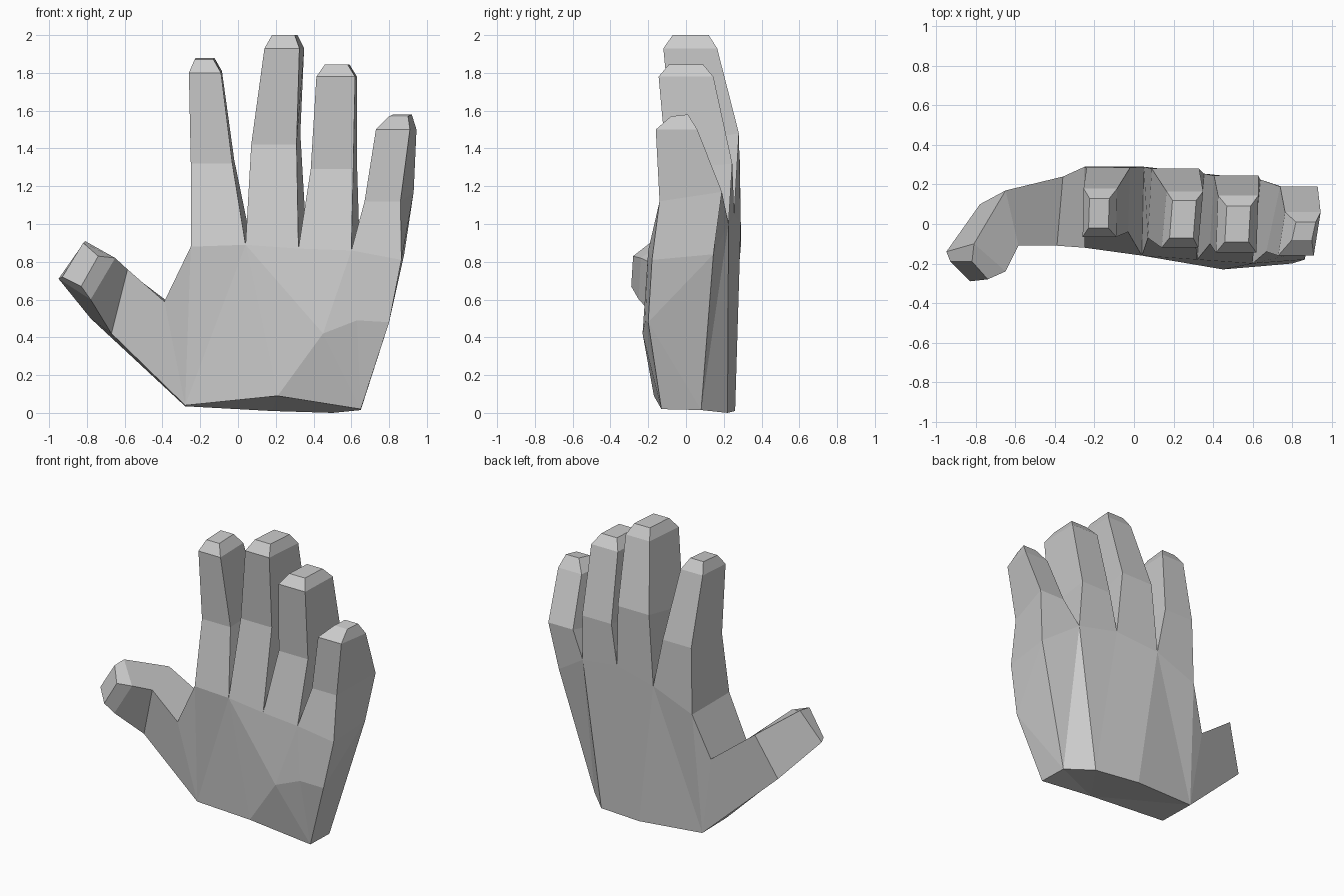
import bpy, bmesh

if "Cube" in bpy.data.objects:
    bpy.data.objects.remove(bpy.data.objects["Cube"])

bm = bmesh.new()

def verts(*points):
    return [bm.verts.new(p) for p in points]

def faces(*groups):
    for g in groups:
        bm.faces.new(g)

def loft(ring, sections):
    """Extend a four-sided ring through further sections and cap the end."""
    for pts in sections:
        nxt = verts(*pts)
        for i in range(4):
            j = (i + 1) % 4
            faces((ring[i], ring[j], nxt[j], nxt[i]))
        ring = nxt
    faces(ring)

def finger_section(x0, x1, yf, yb, zf, zb, skew):
    return [(x0, yf, zf), (x1, yf, zf), (x1 + skew, yb, zb), (x0 + skew, yb, zb)]

# Finger web points along the palm side (f) and the back of the hand (g)
f = verts((-.25, -.12, .88), (.04, -.16, .89), (.32, -.18, .87),
          (.60, -.20, .86), (.865, -.18, .81))
g = verts((-.25, .29, .88), (.05, .29, 1.0), (.355, .255, 1.05),
          (.64, .225, 1.0), (.88, .145, .84))

# Fingers: middle joint, fingertip edge, fingertip cap
fingers = [
    [(-.25, -.03, -.04, .285, 1.32, 1.34, .01),
     (-.26, -.09, -.065, .18, 1.80, 1.81, .005),
     (-.23, -.13, -.02, .13, 1.87, 1.88, .005)],
    [(.07, .31, -.07, .28, 1.42, 1.48, .02),
     (.14, .325, -.12, .165, 1.93, 1.93, .025),
     (.18, .30, -.07, .12, 2.0, 2.0, .015)],
    [(.385, .61, -.10, .245, 1.29, 1.32, .02),
     (.415, .62, -.145, .145, 1.78, 1.78, .01),
     (.46, .58, -.09, .09, 1.845, 1.845, .01)],
    [(.67, .86, -.14, .19, 1.12, 1.17, .07),
     (.73, .91, -.16, .06, 1.50, 1.50, .035),
     (.80, .90, -.08, .01, 1.57, 1.58, .02)],
]
for i, secs in enumerate(fingers):
    loft([f[i], f[i + 1], g[i + 1], g[i]], [finger_section(*s) for s in secs])

# Wrist rim: palm side, little-finger side, back
bl, bmid, br = verts((-.28, -.05, .04), (.21, -.17, .09), (.65, -.13, .02))
side, rb, mb, lb = verts((.65, .08, .015), (.5, .22, 0), (.18, .26, .01), (-.28, .22, .035))
# Heel of the palm and thumb web
h1, h2, h3 = verts((.45, -.23, .42), (.63, -.215, .49), (.80, -.20, .48))
wf, wb = verts((-.39, -.11, .59), (-.36, .24, .58))

# Palm, outer edge, back, wrist and thumb web surfaces
faces((wf, bl, f[0]), (f[0], bl, f[1]), (bl, bmid, f[1]), (f[1], bmid, h1),
      (f[1], h1, f[2]), (f[2], h1, f[3]), (h1, h2, f[3]), (h2, h3, f[3]),
      (f[3], h3, f[4]), (bmid, br, h1), (h1, br, h2), (h2, br, h3))
faces((f[4], h3, g[4]), (h3, br, side), (h3, side, g[4]))
faces((g[0], wb, lb), (g[0], lb, g[1]), (lb, mb, g[1]), (g[1], mb, g[2]),
      (mb, rb, g[2]), (g[2], rb, g[3]), (g[3], rb, side), (g[3], side, g[4]))
faces((bmid, br, side), (bmid, side, rb), (bmid, rb, mb), (bmid, mb, lb), (bmid, lb, bl))
faces((f[0], g[0], wb, wf))

# Thumb, bending forward and up from the wrist corner
loft([wf, wb, lb, bl], [
    [(-.585, -.11, .76), (-.65, .17, .80), (-.78, .10, .50), (-.67, -.08, .42)],
    [(-.65, -.24, .82), (-.81, -.10, .91), (-.95, -.14, .71), (-.78, -.25, .60)],
    [(-.74, -.28, .83), (-.82, -.19, .90), (-.93, -.19, .72), (-.83, -.29, .67)],
])

bmesh.ops.recalc_face_normals(bm, faces=bm.faces)
mesh = bpy.data.meshes.new("hand")
bm.to_mesh(mesh)
bm.free()
hand = bpy.data.objects.new("hand", mesh)
bpy.context.collection.objects.link(hand)
